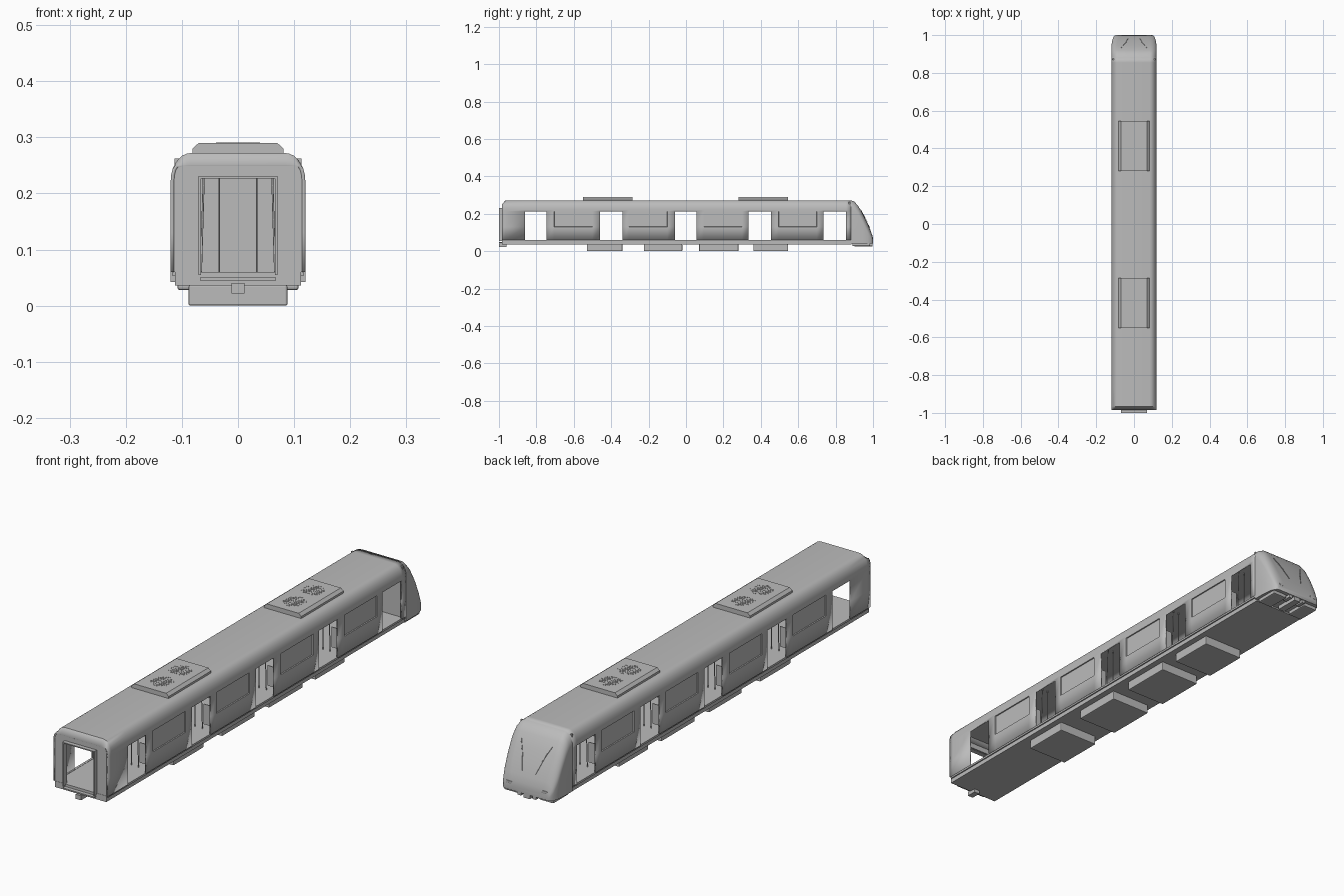
import bpy, bmesh, math
from mathutils import Vector

if "Cube" in bpy.data.objects:
    bpy.data.objects.remove(bpy.data.objects["Cube"])

grey = bpy.data.materials.new("mid_grey")
grey.diffuse_color = (0.5, 0.5, 0.5, 1)
grey.use_nodes = True
grey.node_tree.nodes["Principled BSDF"].inputs["Base Color"].default_value = grey.diffuse_color


def finish(name, bm, angle=None):
    me = bpy.data.meshes.new(name)
    bm.to_mesh(me)
    bm.free()
    me.materials.append(grey)
    ob = bpy.data.objects.new(name, me)
    bpy.context.collection.objects.link(ob)
    if angle:
        bpy.ops.object.select_all(action='DESELECT')
        ob.select_set(True)
        bpy.context.view_layer.objects.active = ob
        bpy.ops.object.shade_smooth_by_angle(angle=math.radians(angle))
    return ob


def box(name, x, y, z, bevel=0):
    bm = bmesh.new()
    bmesh.ops.create_cube(bm, size=1)
    for v in bm.verts:
        v.co = [lo + (c + 0.5) * (hi - lo) for c, (lo, hi) in zip(v.co, (x, y, z))]
    ob = finish(name, bm)
    if bevel:
        m = ob.modifiers.new("bevel", 'BEVEL')
        m.width, m.segments = bevel, 2
    return ob


def pair(name, x, y, z, bevel=0):
    box(name + "_right", x, y, z, bevel)
    box(name + "_left", (-x[1], -x[0]), y, z, bevel)


def prism(name, pts, y0, y1):
    """Extrude an x/z outline along y."""
    bm = bmesh.new()
    f = bm.faces.new([bm.verts.new((x, y0, z)) for x, z in pts])
    r = bmesh.ops.extrude_face_region(bm, geom=[f])
    for v in r["geom"]:
        if isinstance(v, bmesh.types.BMVert):
            v.co.y = y1
    bmesh.ops.recalc_face_normals(bm, faces=bm.faces)
    return finish(name, bm)


def rod(name, a, b, r, sides=8):
    a, b = Vector(a), Vector(b)
    bm = bmesh.new()
    bmesh.ops.create_cone(bm, cap_ends=True, segments=sides, radius1=r, radius2=r,
                          depth=(b - a).length)
    bm.transform((b - a).to_track_quat('Z', 'Y').to_matrix().to_4x4())
    bmesh.ops.translate(bm, vec=(a + b) / 2, verts=bm.verts)
    return finish(name, bm, 50)


def section(hw, levels, top, rx=0.036, rz=0.05, n=7):
    """Arched car section from lower right over the roof to lower left."""
    right = [(hw, z) for z in levels]
    for i in range(n + 1):
        t = math.pi / 2 * i / n
        right.append((hw - rx + rx * math.cos(t), top - rz + rz * math.sin(t)))
    return right + [(-x, z) for x, z in reversed(right)]


def loft(bm, sections):
    rows = [[bm.verts.new((x, y, z)) for x, z in pts] for y, pts in sections]
    grid = [[bm.faces.new((a[j], b[j], b[j + 1], a[j + 1])) for j in range(len(a) - 1)]
            for a, b in zip(rows, rows[1:])]
    for f in bm.faces:
        f.normal_update()
    if grid[-1][len(grid[-1]) // 2].normal.z < 0:
        bmesh.ops.reverse_faces(bm, faces=bm.faces)
    return rows, grid


# Car body shell with door openings and recessed window panels
doors = [(-0.86, -0.745), (-0.46, -0.34), (-0.06, 0.055), (0.335, 0.455), (0.735, 0.855)]
windows = [(-0.705, -0.5), (-0.305, -0.1), (0.095, 0.3), (0.495, 0.7)]
ys = sorted([-0.985, -0.965, 0.882] + [y for d in doors + windows for y in d])
profile = section(0.12, (0.06, 0.13, 0.213), 0.272)
bm = bmesh.new()
rows, grid = loft(bm, [(y, [(x, min(z, 0.25)) for x, z in profile] if y == ys[0] else profile)
                       for y in ys])
last = len(profile) - 2
cut, panes = [], []
for y, row in zip(ys, grid):
    if any(y == d[0] for d in doors):
        cut += [row[0], row[1], row[last], row[last - 1]]
    if any(y == w[0] for w in windows):
        panes += [row[1], row[last - 1]]
bmesh.ops.inset_individual(bm, faces=panes, thickness=0.0015, depth=-0.004)
bmesh.ops.delete(bm, geom=cut, context='FACES')
body = finish("body_shell", bm, 30)
sol = body.modifiers.new("wall", 'SOLIDIFY')
sol.thickness, sol.offset = 0.006, -1

# Sloping cab nose
nose_path = [(0.882, 0.120, 0.272), (0.90, 0.120, 0.265), (0.92, 0.120, 0.243),
             (0.945, 0.119, 0.200), (0.97, 0.116, 0.150), (0.988, 0.110, 0.108),
             (0.997, 0.103, 0.082), (1.0, 0.097, 0.062)]
bm = bmesh.new()
secs = []
for y, hw, top in nose_path:
    rz = min(0.05, (top - 0.045) * 0.6)
    pts = section(hw, (0.042, 0.045 + (top - rz - 0.045) * 0.4), top, 0.036, rz)
    secs.append((y, pts))
rows, grid = loft(bm, secs)
bm.faces.new(rows[-1])
bm.faces.new(rows[0])
for a, b in zip(rows, rows[1:]):
    bm.faces.new((a[0], a[-1], b[-1], b[0]))
bmesh.ops.recalc_face_normals(bm, faces=bm.faces)
finish("cab_nose", bm, 35)

# Skirts, coupler and lamps under the nose
pair("nose_skirt", (0.045, 0.108), (0.89, 0.985), (0.028, 0.045), 0.004)
box("nose_coupler", (-0.014, 0.014), (0.9, 0.998), (0.026, 0.043))
pair("nose_bumper", (0.025, 0.04), (0.96, 0.997), (0.03, 0.044))
pair("head_lamp", (0.065, 0.09), (0.985, 1.0), (0.066, 0.076), 0.002)

# Windscreen wipers
for s in (-1, 1):
    rod("wiper_arm", (s * 0.03, 0.984, 0.124), (s * 0.055, 0.948, 0.199), 0.0012, 6)
    rod("wiper_blade", (s * 0.042, 0.963, 0.168), (s * 0.068, 0.934, 0.223), 0.0015, 6)

# Gangway end wall with doorway and projecting frame
prism("end_wall", [(0.118, 0.06), (0.118, 0.222), (0.111, 0.249), (-0.111, 0.249),
                   (-0.118, 0.222), (-0.118, 0.06), (-0.068, 0.06), (-0.068, 0.228),
                   (0.068, 0.228), (0.068, 0.06)], -0.984, -0.974)
prism("gangway_frame", [(0.070, 0.055), (0.070, 0.231), (-0.070, 0.231), (-0.070, 0.055),
                        (-0.066, 0.055), (-0.066, 0.227), (0.066, 0.227), (0.066, 0.055)],
      -1.0, -0.98)
box("gangway_step", (-0.068, 0.068), (-1.0, -0.98), (0.045, 0.050))
box("rear_coupler", (-0.012, 0.012), (-1.0, -0.96), (0.022, 0.040))

# Floor frame and underfloor equipment
box("floor_frame", (-0.112, 0.112), (-0.985, 0.884), (0.036, 0.060))
pair("sill_ledge", (0.108, 0.117), (-0.98, 0.882), (0.053, 0.061))
for y in ((-0.53, -0.34), (-0.225, -0.02), (0.07, 0.28), (0.36, 0.545)):
    box("equipment_box", (-0.088, 0.088), y, (0.0, 0.037), 0.003)

# Roof cooling units with perforated round grilles
for y0, y1 in ((-0.55, -0.285), (0.28, 0.545)):
    prism("cooling_unit", [(0.081, 0.264), (0.081, 0.28), (0.070, 0.29), (-0.070, 0.29),
                           (-0.081, 0.28), (-0.081, 0.264)], y0, y1)
    bm = bmesh.new()
    for cy in ((y0 + y1) / 2 - 0.058, (y0 + y1) / 2 + 0.058):
        for i in range(-5, 6):
            for j in range(-5, 6):
                x, y = (i + 0.5 * (j % 2)) * 0.009, j * 0.008
                if math.hypot(x, y) < 0.041:
                    r = bmesh.ops.create_cone(bm, cap_ends=True, segments=6, radius1=0.0033,
                                              radius2=0.0033, depth=0.0014)
                    bmesh.ops.translate(bm, vec=(x, cy + y, 0.2902), verts=r["verts"])
    finish("grille", bm)

# Interior: cab wall, bench seats, end screens and grab poles
box("cab_wall", (-0.113, 0.113), (0.868, 0.876), (0.06, 0.262))
for y0, y1 in windows:
    pair("bench", (0.068, 0.112), (y0 + 0.005, y1 - 0.005), (0.085, 0.1), 0.004)
    pair("bench_back", (0.1, 0.112), (y0 + 0.005, y1 - 0.005), (0.1, 0.145), 0.004)
    for y in (y0 - 0.012, y1 + 0.012):
        pair("screen", (0.072, 0.113), (y - 0.0015, y + 0.0015), (0.08, 0.16))
        for s in (-1, 1):
            rod("screen_rail", (s * 0.066, y, 0.06), (s * 0.06, y, 0.264), 0.0018)
            rod("grab_pole", (s * 0.034, y, 0.06), (s * 0.034, y, 0.268), 0.0018)
